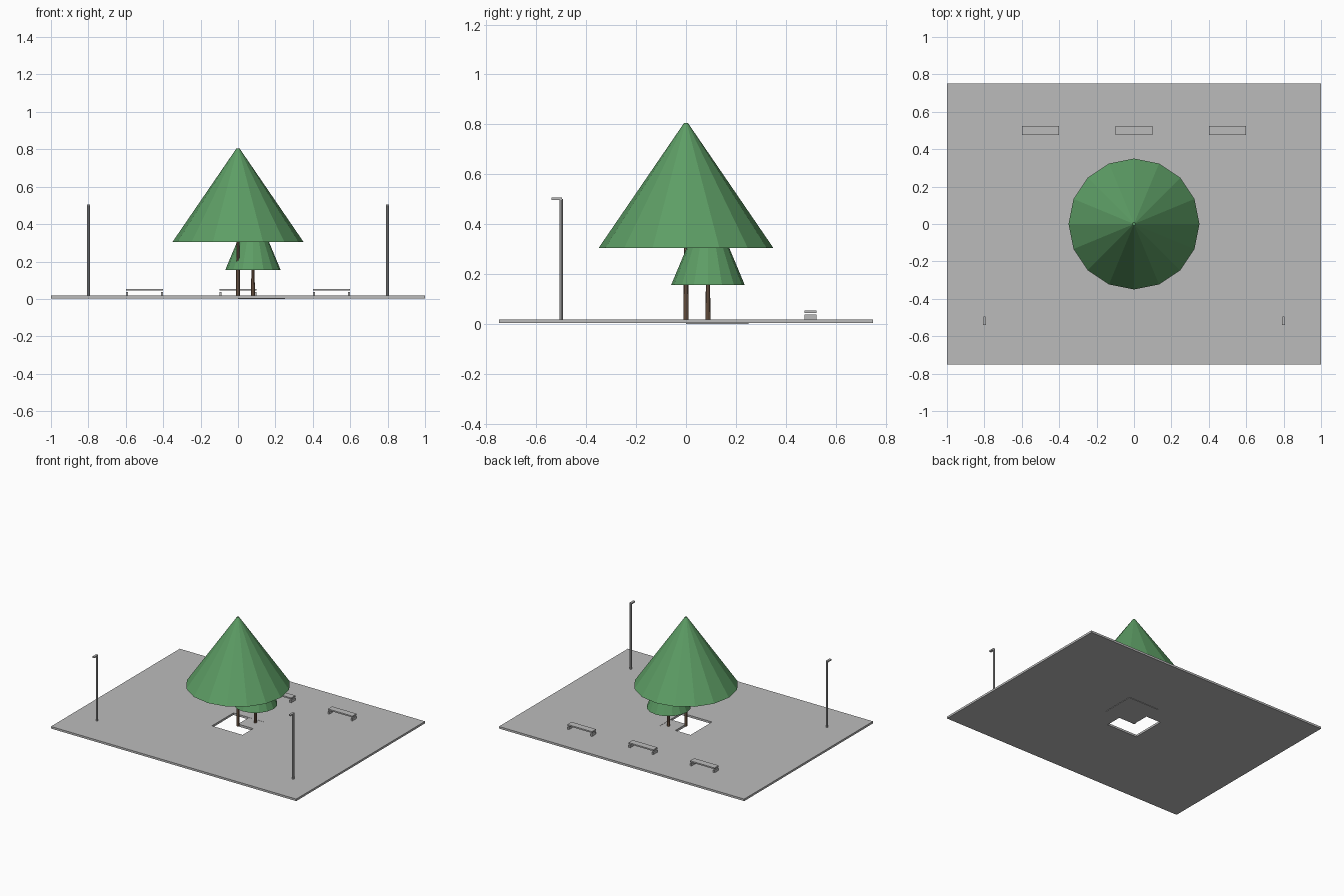
import bpy
import bmesh

cube = bpy.data.objects.get("Cube")
if cube:
    bpy.data.objects.remove(cube, do_unlink=True)


def material(name, rgb):
    m = bpy.data.materials.new(name)
    m.use_nodes = True
    m.diffuse_color = (*rgb, 1)
    m.node_tree.nodes["Principled BSDF"].inputs["Base Color"].default_value = (*rgb, 1)
    return m


CONCRETE = material("concrete_grey", (0.5, 0.5, 0.5))
LEAF = material("leaf_green", (0.11, 0.34, 0.13))
BARK = material("bark_brown", (0.2, 0.12, 0.075))


def finish(bm, name, mat):
    bmesh.ops.recalc_face_normals(bm, faces=bm.faces[:])
    mesh = bpy.data.meshes.new(name)
    bm.to_mesh(mesh)
    bm.free()
    mesh.materials.append(mat)
    obj = bpy.data.objects.new(name, mesh)
    bpy.context.scene.collection.objects.link(obj)
    return obj


def box(name, mat, x, y, z):
    """Box from (min, max) ranges on each axis."""
    bm = bmesh.new()
    bmesh.ops.create_cube(bm, size=1)
    for v in bm.verts:
        v.co = [(r[0] + r[1]) / 2 + c * (r[1] - r[0]) for r, c in zip((x, y, z), v.co)]
    return finish(bm, name, mat)


def cone(name, mat, x, y, z, r1, r2, sides):
    """Upright tapered column standing on z[0] and ending at z[1]."""
    bm = bmesh.new()
    bmesh.ops.create_cone(bm, cap_ends=True, segments=sides,
                          radius1=r1, radius2=r2, depth=z[1] - z[0])
    bmesh.ops.translate(bm, verts=bm.verts[:], vec=(x, y, (z[0] + z[1]) / 2))
    return finish(bm, name, mat)


GROUND = 0.018

# Paved slab with a square planting hole in the middle
bm = bmesh.new()
xs, ys = (-1, -0.125, 0.125, 1), (-0.75, -0.125, 0.125, 0.75)
grid = [[bm.verts.new((x, y, 0.003)) for x in xs] for y in ys]
for j in range(3):
    for i in range(3):
        if (i, j) != (1, 1):
            bm.faces.new((grid[j][i], grid[j][i + 1], grid[j + 1][i + 1], grid[j + 1][i]))
raised = bmesh.ops.extrude_face_region(bm, geom=bm.faces[:], use_keep_orig=True)
for v in raised["geom"]:
    if isinstance(v, bmesh.types.BMVert):
        v.co.z = GROUND
finish(bm, "paved_slab", CONCRETE)

# Offset plate filling one quarter of the hole
box("planter_plate", CONCRETE, (0, 0.25), (0, 0.25), (0, GROUND - 0.001))

# Trees: large one in the middle, small one beside it
for name, x, y, base, top, radius in (("large_tree", 0, 0, 0.305, 0.805, 0.35),
                                      ("small_tree", 0.08, 0.088, 0.155, 0.49, 0.148)):
    cone(name + "_trunk", BARK, x, y, (0.004, base + 0.02), 0.011, 0.008, 8)
    cone(name + "_crown", LEAF, x, y, (base, top), radius, 0.008, 16)

# Street lamps along the front
for side, x in (("right", -0.8), ("left", 0.8)):
    cone(side + "_lamp_pole", CONCRETE, x, -0.5, (GROUND, 0.5), 0.0075, 0.0075, 8)
    box(side + "_lamp_head", CONCRETE, (x - 0.008, x + 0.008), (-0.54, -0.497), (0.496, 0.506))

# Benches along the back, each a seat over two low legs
for name, x in (("right", -0.5), ("middle", 0), ("left", 0.5)):
    box(name + "_bench_seat", CONCRETE, (x - 0.1, x + 0.1), (0.476, 0.524), (0.044, 0.054))
    for s in (-1, 1):
        cx = x + s * 0.094
        box(name + "_bench_leg", CONCRETE, (cx - 0.006, cx + 0.006), (0.476, 0.524), (GROUND, 0.038))
